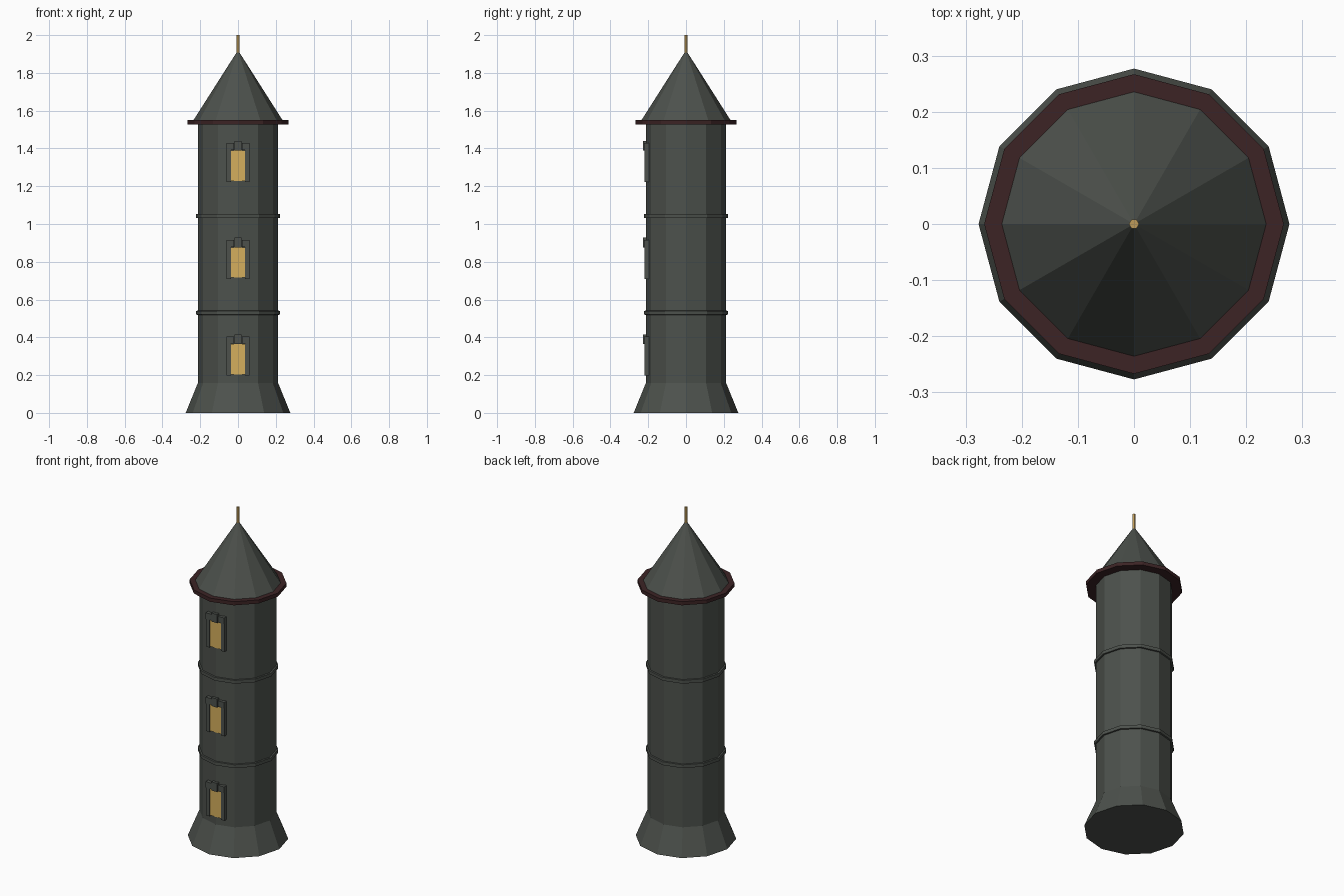
import bpy, bmesh, math

if "Cube" in bpy.data.objects:
    bpy.data.objects.remove(bpy.data.objects["Cube"])

def material(name, rgb):
    m = bpy.data.materials.new(name)
    m.diffuse_color = (*rgb, 1)
    m.use_nodes = True
    m.node_tree.nodes["Principled BSDF"].inputs["Base Color"].default_value = m.diffuse_color
    return m

STONE = material("grey green stone", (0.074, 0.083, 0.073))
RED = material("dark red trim", (0.045, 0.017, 0.018))
GLOW = material("window yellow", (0.66, 0.43, 0.11))
GOLD = material("finial gold", (0.52, 0.33, 0.10))

def finish(name, bm, mat):
    bmesh.ops.remove_doubles(bm, verts=bm.verts, dist=1e-5)
    bmesh.ops.recalc_face_normals(bm, faces=bm.faces)
    me = bpy.data.meshes.new(name)
    bm.to_mesh(me)
    bm.free()
    me.materials.append(mat)
    ob = bpy.data.objects.new(name, me)
    bpy.context.collection.objects.link(ob)
    return ob

def lathe(name, profile, mat, sides=12, closed=False):
    """Revolve (radius, z) points; open profiles are capped at both ends."""
    bm = bmesh.new()
    rings = []
    for r, z in profile:
        rings.append([bm.verts.new((r * math.cos(2 * math.pi * i / sides),
                                    r * math.sin(2 * math.pi * i / sides), z))
                      for i in range(sides)])
    pairs = list(zip(rings, rings[1:]))
    if closed:
        pairs.append((rings[-1], rings[0]))
    for a, b in pairs:
        for i in range(sides):
            j = (i + 1) % sides
            bm.faces.new((a[i], a[j], b[j], b[i]))
    if not closed:
        bm.faces.new(rings[0])
        bm.faces.new(rings[-1])
    return finish(name, bm, mat)

def box(name, x, y, z, mat):
    """Box from (min, max) ranges on each axis."""
    bm = bmesh.new()
    bmesh.ops.create_cube(bm, size=1)
    for v in bm.verts:
        v.co = [a + (b - a) * (c + 0.5) for (a, b), c in zip((x, y, z), v.co)]
    return finish(name, bm, mat)

# Tower shaft with flared foot
lathe("tower_shaft", [(0.277, 0), (0.213, 0.157), (0.213, 1.535)], STONE)

# Floor bands
for i, z in enumerate((0.53, 1.042)):
    lathe(f"floor_band_{i + 1}",
          [(0.205, z - 0.012), (0.222, z - 0.01), (0.222, z + 0.01), (0.205, z + 0.012)],
          STONE, closed=True)

# Eave ring, roof and finial
lathe("eave_ring", [(0.20, 1.528), (0.267, 1.528), (0.267, 1.55), (0.20, 1.55)], RED, closed=True)
roof = bmesh.new()
bmesh.ops.create_cone(roof, cap_ends=True, segments=12, radius1=0.242, radius2=0, depth=0.38)
bmesh.ops.translate(roof, verts=roof.verts, vec=(0, 0, 1.73))
finish("roof_cone", roof, STONE)
lathe("finial", [(0.009, 1.89), (0.009, 2.0)], GOLD, sides=6)

# Three front windows: pane, jambs, lintel blocks and keystone
for i in range(3):
    z = 0.204 + 0.512 * i
    n = i + 1
    box(f"window_pane_{n}", (-0.038, 0.038), (-0.2155, -0.208), (z, z + 0.16), GLOW)
    for side, s in (("left", -1), ("right", 1)):
        box(f"window_jamb_{side}_{n}", sorted((s * 0.038, s * 0.062)), (-0.219, -0.19),
            (z - 0.006, z + 0.163), STONE)
        box(f"lintel_block_{side}_{n}", sorted((s * 0.022, s * 0.062)), (-0.222, -0.19),
            (z + 0.163, z + 0.2), STONE)
    box(f"keystone_{n}", (-0.019, 0.019), (-0.228, -0.19), (z + 0.16, z + 0.212), STONE)
